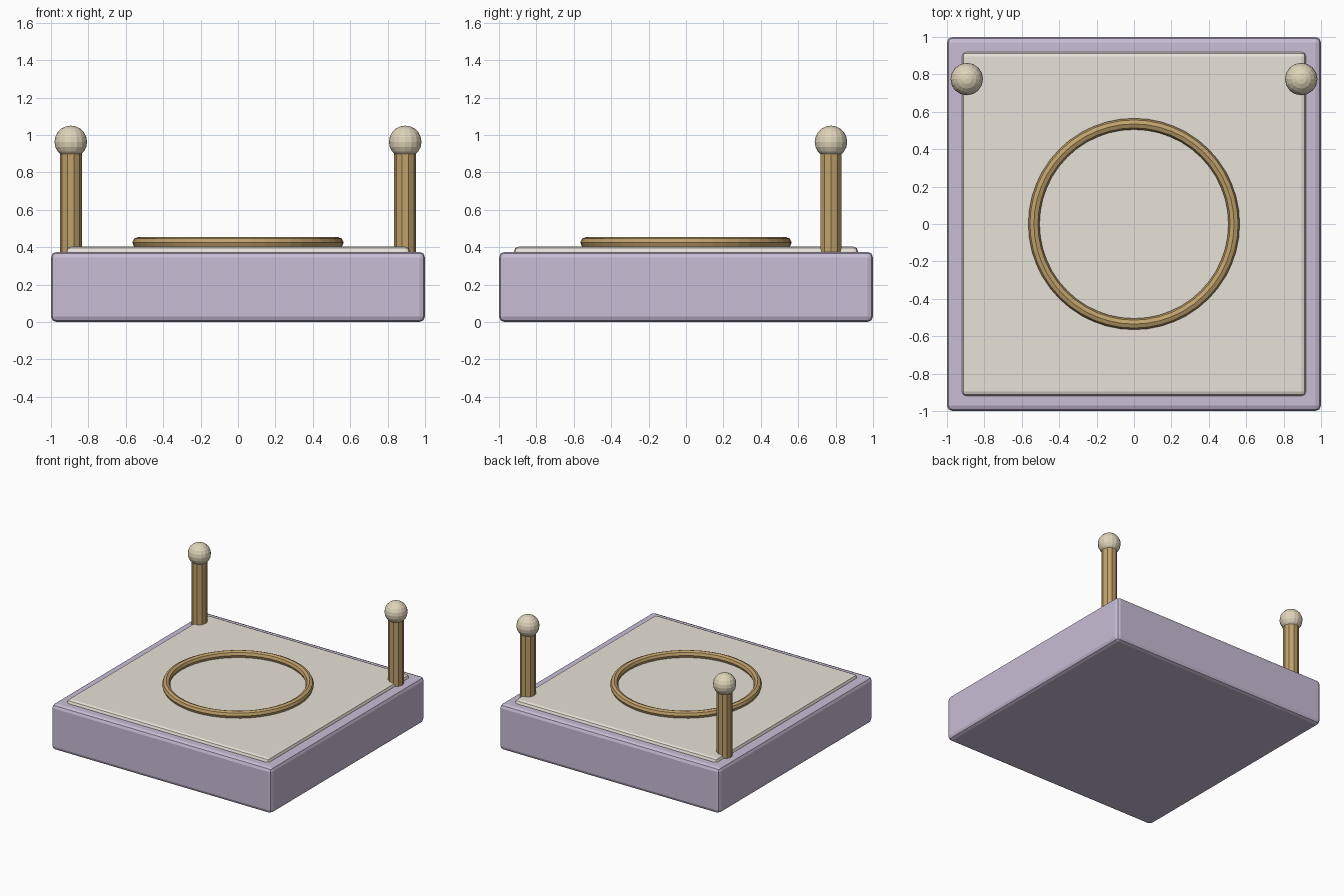
import bpy
from math import radians

if "Cube" in bpy.data.objects:
    bpy.data.objects.remove(bpy.data.objects["Cube"])


def material(name, rgb):
    m = bpy.data.materials.new(name)
    m.diffuse_color = (*rgb, 1)
    m.use_nodes = True
    m.node_tree.nodes["Principled BSDF"].inputs["Base Color"].default_value = m.diffuse_color
    return m


LILAC = material("lilac", (0.58, 0.51, 0.67))
CREAM = material("cream", (0.80, 0.76, 0.68))
BRASS = material("brass", (0.53, 0.36, 0.15))
IVORY = material("ivory", (0.74, 0.66, 0.49))


def finish(name, mat):
    ob = bpy.context.object
    ob.name = ob.data.name = name
    ob.data.materials.append(mat)
    return ob


def slab(name, width, z0, z1, bevel, mat):
    bpy.ops.mesh.primitive_cube_add(size=1, location=(0, 0, (z0 + z1) / 2))
    ob = finish(name, mat)
    ob.scale = (width, width, z1 - z0)
    bpy.ops.object.transform_apply(location=False, rotation=False, scale=True)
    mod = ob.modifiers.new("rounded_edges", "BEVEL")
    mod.width, mod.segments = bevel, 2


# Square base and the thin inset top plate
slab("base", 2.0, 0.0, 0.375, 0.03, LILAC)
slab("top_plate", 1.84, 0.32, 0.403, 0.025, CREAM)

# Raised ring in the middle
bpy.ops.mesh.primitive_torus_add(location=(0, 0, 0.424), major_radius=0.535,
                                 minor_radius=0.03, major_segments=48, minor_segments=8)
finish("ring", BRASS)

# Two rear posts with ball finials
for side, label in ((-1, "left"), (1, "right")):
    x, y = side * 0.894, 0.775
    bpy.ops.mesh.primitive_cylinder_add(vertices=10, radius=0.059, depth=0.56,
                                        location=(x, y, 0.62), rotation=(0, 0, radians(90)))
    finish(label + "_post", BRASS)
    bpy.ops.mesh.primitive_uv_sphere_add(segments=16, ring_count=10, radius=0.087,
                                         location=(x, y, 0.963))
    finish(label + "_ball", IVORY)
